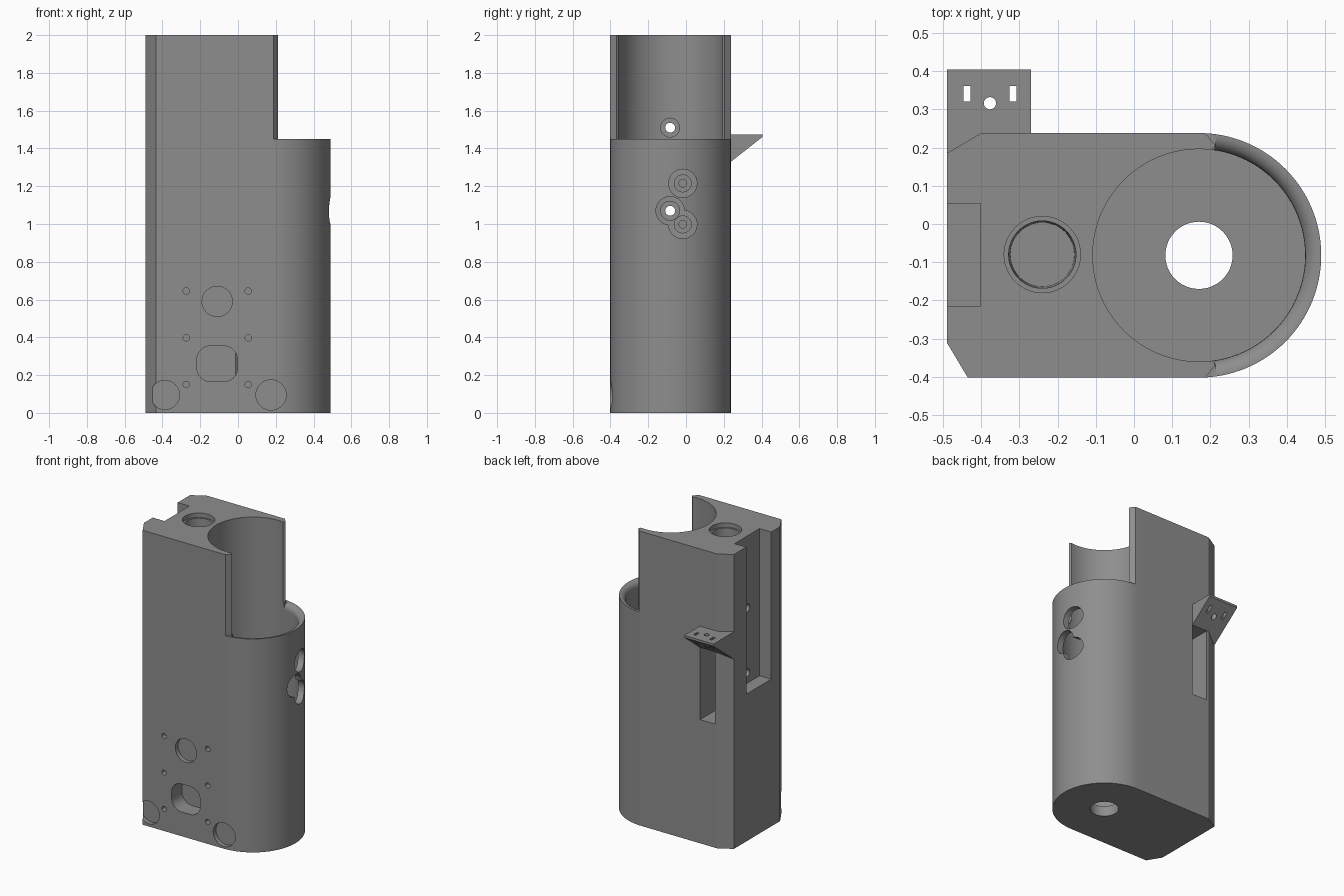
import bpy, bmesh, math
from mathutils import Matrix, Vector

if "Cube" in bpy.data.objects:
    bpy.data.objects.remove(bpy.data.objects["Cube"])

CX, CY, R, BORE = 0.17, -0.082, 0.32, 0.278   # round end centre and radii

grey = bpy.data.materials.new("grey plastic")
grey.diffuse_color = (0.27, 0.27, 0.27, 1)
grey.use_nodes = True
grey.node_tree.nodes["Principled BSDF"].inputs["Base Color"].default_value = grey.diffuse_color


def to_object(name, bm):
    bmesh.ops.recalc_face_normals(bm, faces=bm.faces)
    mesh = bpy.data.meshes.new(name)
    bm.to_mesh(mesh)
    bm.free()
    mesh.materials.append(grey)
    ob = bpy.data.objects.new(name, mesh)
    bpy.context.collection.objects.link(ob)
    return ob


def prism(name, pts, vec):
    """Extrude a planar polygon along a vector."""
    bm = bmesh.new()
    face = bm.faces.new([bm.verts.new(p) for p in pts])
    res = bmesh.ops.extrude_face_region(bm, geom=[face])
    bmesh.ops.translate(bm, vec=Vector(vec),
                        verts=[v for v in res["geom"] if isinstance(v, bmesh.types.BMVert)])
    return to_object(name, bm)


def box(name, x0, x1, y0, y1, z0, z1):
    return prism(name, [(x0, y0, z0), (x1, y0, z0), (x1, y1, z0), (x0, y1, z0)], (0, 0, z1 - z0))


def rod(name, a, b, r, r2=None, n=48):
    """Cylinder or cone between two points."""
    a, b = Vector(a), Vector(b)
    d = b - a
    bm = bmesh.new()
    mat = Matrix.Translation((a + b) / 2) @ d.to_track_quat('Z', 'Y').to_matrix().to_4x4()
    bmesh.ops.create_cone(bm, cap_ends=True, segments=n, radius1=r,
                          radius2=r if r2 is None else r2, depth=d.length, matrix=mat)
    return to_object(name, bm)


def boolean(target, tool, op='DIFFERENCE'):
    mod = target.modifiers.new("bool", 'BOOLEAN')
    mod.operation, mod.solver, mod.object = op, 'EXACT', tool
    bpy.context.view_layer.objects.active = target
    bpy.ops.object.modifier_apply(modifier=mod.name)
    bpy.data.objects.remove(tool)


# Main housing: half-round right end, chamfered left corners
arc = [(CX + R * math.cos(t), CY + R * math.sin(t), 0)
       for t in (math.pi * (i / 64 - 0.5) for i in range(65))]
left = [(-0.40, CY + R, 0), (-0.49, 0.185, 0), (-0.49, -0.31, 0), (-0.435, CY - R, 0)]
body = prism("housing", arc + left, (0, 0, 2))

# Bracket shelf on the back
shelf = [(-0.49, y, z) for y, z in
         ((0.10, 1.475), (0.404, 1.475), (0.404, 1.46), (0.238, 1.33), (0.18, 1.285), (0.10, 1.285))]
boolean(body, prism("bracket", shelf, (0.22, 0, 0)), 'UNION')
for x in (-0.437, -0.317):
    boolean(body, box("bracket_slot", x - 0.009, x + 0.009, 0.321, 0.361, 1.2, 1.6))
boolean(body, rod("bracket_hole", (-0.377, 0.316, 1.2), (-0.377, 0.316, 1.6), 0.016, n=24))

# Back pocket below the bracket and tall channel in the left side
boolean(body, box("back_pocket", -0.385, -0.272, 0.07, 0.3, 0.84, 1.33))
boolean(body, box("side_channel", -0.6, -0.402, -0.215, 0.053, 1.0, 2.1))

# Upper right cut-away with angled lips
cut = [(0.187, 0.30), (0.187, 0.2375), (0.213, 0.205), (0.2, 0.19), (0.2, -0.354),
       (0.213, -0.369), (0.187, -0.4015), (0.187, -0.46), (0.7, -0.46), (0.7, 0.30)]
boolean(body, prism("upper_cut", [(x, y, 1.45) for x, y in cut], (0, 0, 0.7)))

# Main bore and drain hole in its floor
boolean(body, rod("bore", (CX, CY, 0.07), (CX, CY, 2.2), BORE, n=96))
boolean(body, rod("floor_hole", (CX, CY, -0.1), (CX, CY, 0.3), 0.088))

# Rounded inner rim on the low half of the bore
bm = bmesh.new()
prof = [(0.25, 1.405), (0.278, 1.405)]
prof += [(0.318 - 0.04 * math.cos(a), 1.41 + 0.04 * math.sin(a))
         for a in (math.pi / 2 * i / 8 for i in range(1, 9))]
prof += [(0.318, 1.52), (0.25, 1.52)]
rings = []
for i in range(49):
    t = math.radians(-81.5 + 163 * i / 48)
    rings.append([bm.verts.new((CX + r * math.cos(t), CY + r * math.sin(t), z)) for r, z in prof])
n = len(prof)
for a, b in zip(rings, rings[1:]):
    for k in range(n):
        bm.faces.new((a[k], a[(k + 1) % n], b[(k + 1) % n], b[k]))
bm.faces.new(rings[0])
bm.faces.new(rings[-1])
boolean(body, to_object("rim_round", bm))

# Stepped hole in the top
boolean(body, rod("top_counterbore", (-0.24, -0.08, 1.97), (-0.24, -0.08, 2.1), 0.1))
boolean(body, rod("top_hole", (-0.24, -0.08, 1.85), (-0.24, -0.08, 2.05), 0.084, 0.091))

# Cross holes from bore to channel, with counterbores in the bore wall
for z in (1.51, 1.07):
    boolean(body, rod("screw_hole", (-0.45, -0.084, z), (0, -0.084, z), 0.026, n=32))
    boolean(body, rod("screw_head", (-0.16, -0.084, z), (0, -0.084, z), 0.05))
for z in (1.215, 0.998):
    boolean(body, rod("blind_hole", (-0.25, -0.017, z), (0, -0.017, z), 0.02, n=32))
    boolean(body, rod("blind_head", (-0.15, -0.017, z), (0, -0.017, z), 0.045))

# Tool access holes through the round wall
for y, z in ((-0.017, 1.215), (-0.084, 1.07), (-0.017, 0.998)):
    boolean(body, rod("access_hole", (0.3, y, z), (0.6, y, z), 0.075))


def front_hole(x, z, r, depth, n=48):
    boolean(body, rod("front_hole", (x, -0.6, z), (x, CY - R + depth, z), r, n=n))


# Front recesses, screw holes and flat-sided window
front_hole(-0.11, 0.59, 0.08, 0.03)
front_hole(-0.387, 0.095, 0.077, 0.03)
front_hole(0.175, 0.095, 0.08, 0.03)
for x in (-0.274, 0.054):
    for z in (0.15, 0.397, 0.645):
        front_hole(x, z, 0.017, 0.035, 24)
window = []
for sx, sz, start in ((1, 1, 0), (-1, 1, 90), (-1, -1, 180), (1, -1, 270)):
    for i in range(9):
        t = math.radians(start + i * 90 / 8)
        window.append((-0.11 + sx * 0.033 + 0.075 * math.cos(t), -0.6,
                       0.26 + sz * 0.02 + 0.075 * math.sin(t)))
boolean(body, prism("window", window, (0, 0.31, 0)))

# Smooth curved walls, keep edges sharp
bpy.ops.object.select_all(action='DESELECT')
body.select_set(True)
bpy.context.view_layer.objects.active = body
bpy.ops.object.shade_smooth_by_angle(angle=math.radians(30))
